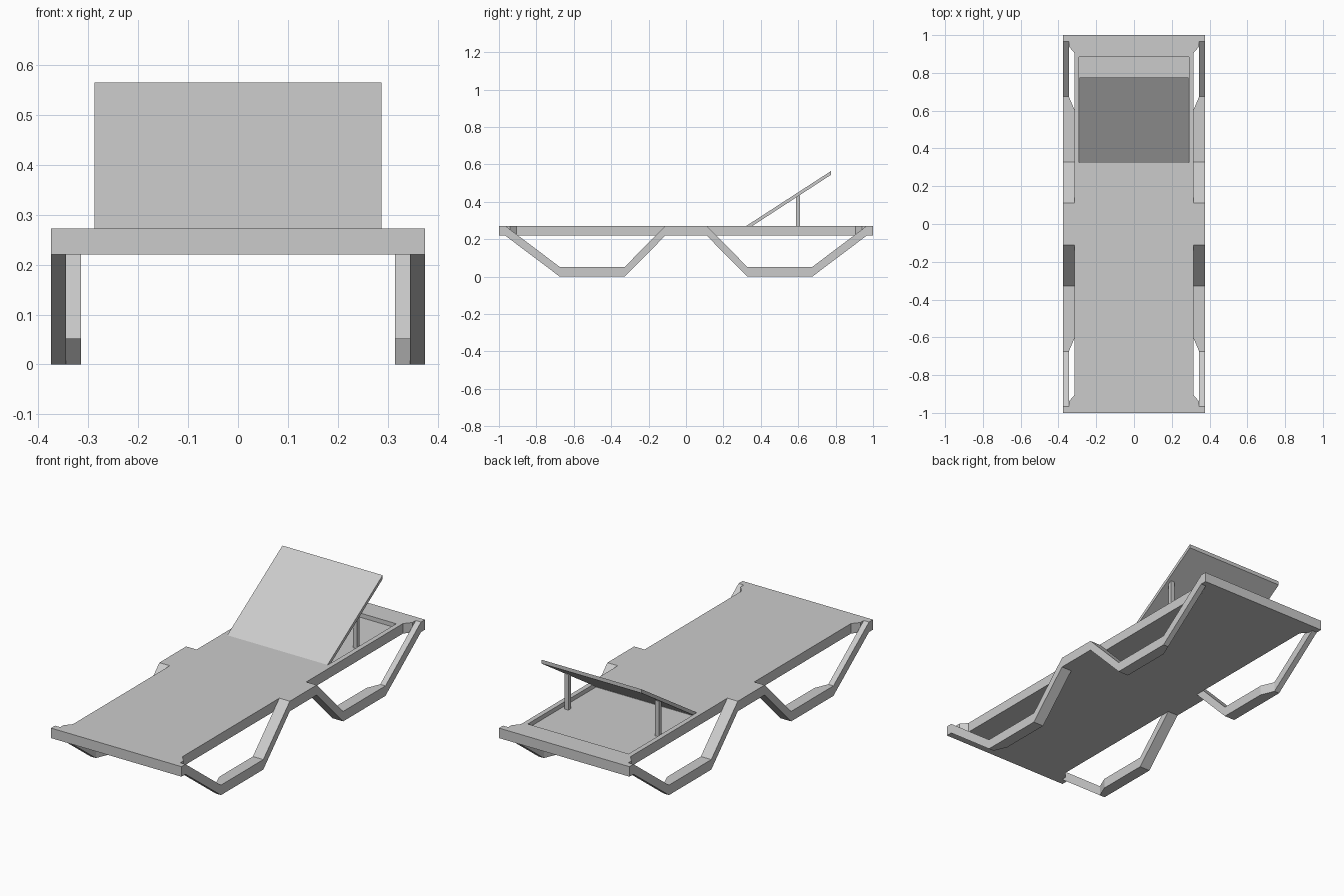
import bpy, bmesh

if "Cube" in bpy.data.objects:
    bpy.data.objects.remove(bpy.data.objects["Cube"])

Z0, Z1 = 0.22, 0.272      # underside and top of the deck
T = Z1 - Z0


def make(name, verts, faces):
    me = bpy.data.meshes.new(name)
    me.from_pydata(verts, [], faces)
    bm = bmesh.new()
    bm.from_mesh(me)
    bmesh.ops.recalc_face_normals(bm, faces=bm.faces)
    bm.to_mesh(me)
    bm.free()
    ob = bpy.data.objects.new(name, me)
    bpy.context.collection.objects.link(ob)
    return ob


def loft(name, rings):
    """Closed skin through rings of equal point count, capped at both ends."""
    n = len(rings[0])
    verts = [p for r in rings for p in r]
    faces = [(k*n + i, k*n + (i+1) % n, (k+1)*n + (i+1) % n, (k+1)*n + i)
             for k in range(len(rings) - 1) for i in range(n)]
    faces += [tuple(range(n)), tuple(range(len(verts) - n, len(verts)))]
    return make(name, verts, faces)


def box(name, x0, x1, y0, y1, z0, z1):
    return loft(name, [[(x0, y0, z), (x1, y0, z), (x1, y1, z), (x0, y1, z)] for z in (z0, z1)])


# Deck: outline of one quarter mirrored to a full loop, notched beside the legs
q = [(0.375, 0.11), (0.315, 0.11), (0.315, 0.905), (0.345, 0.94), (0.345, 0.967),
     (0.375, 0.967), (0.375, 1.0)]
right = [(x, -y) for x, y in reversed(q)] + q
outline = right + [(-x, y) for x, y in reversed(right)]
deck = loft("deck", [[(x, y, z) for x, y in outline] for z in (Z0, Z1)])

# Shallow recess under the backrest
cutter = box("recess_cutter", -0.29, 0.29, 0.325, 0.885, 0.25, 0.35)
cutter.hide_render = True
mod = deck.modifiers.new("recess", 'BOOLEAN')
mod.operation = 'DIFFERENCE'
mod.solver = 'EXACT'
mod.object = cutter
bpy.context.view_layer.objects.active = deck
bpy.ops.object.modifier_apply(modifier=mod.name)
bpy.data.objects.remove(cutter)

# Legs: side strips dipping to the ground, (y, inner x, underside z)
path = [(0.11, 0.315, Z0), (0.328, 0.315, 0), (0.605, 0.315, 0), (0.675, 0.345, 0),
        (0.967, 0.345, Z0)]
for sx, side in ((1, "right"), (-1, "left")):
    for sy, end in ((1, "back"), (-1, "front")):
        loft(f"{end}_{side}_leg",
             [[(sx*xi, sy*y, z), (sx*0.375, sy*y, z), (sx*0.375, sy*y, z + T), (sx*xi, sy*y, z + T)]
              for y, xi, z in path])

# Tilted backrest panel
loft("backrest", [[(x, 0.322, 0.25), (x, 0.776, 0.545), (x, 0.776, 0.565), (x, 0.322, 0.271)]
                  for x in (-0.288, 0.288)])

# Backrest support posts
for s, side in ((1, "right"), (-1, "left")):
    box(f"{side}_support_post", s*0.26 - 0.011, s*0.26 + 0.011, 0.588, 0.61, 0.249, 0.435)
